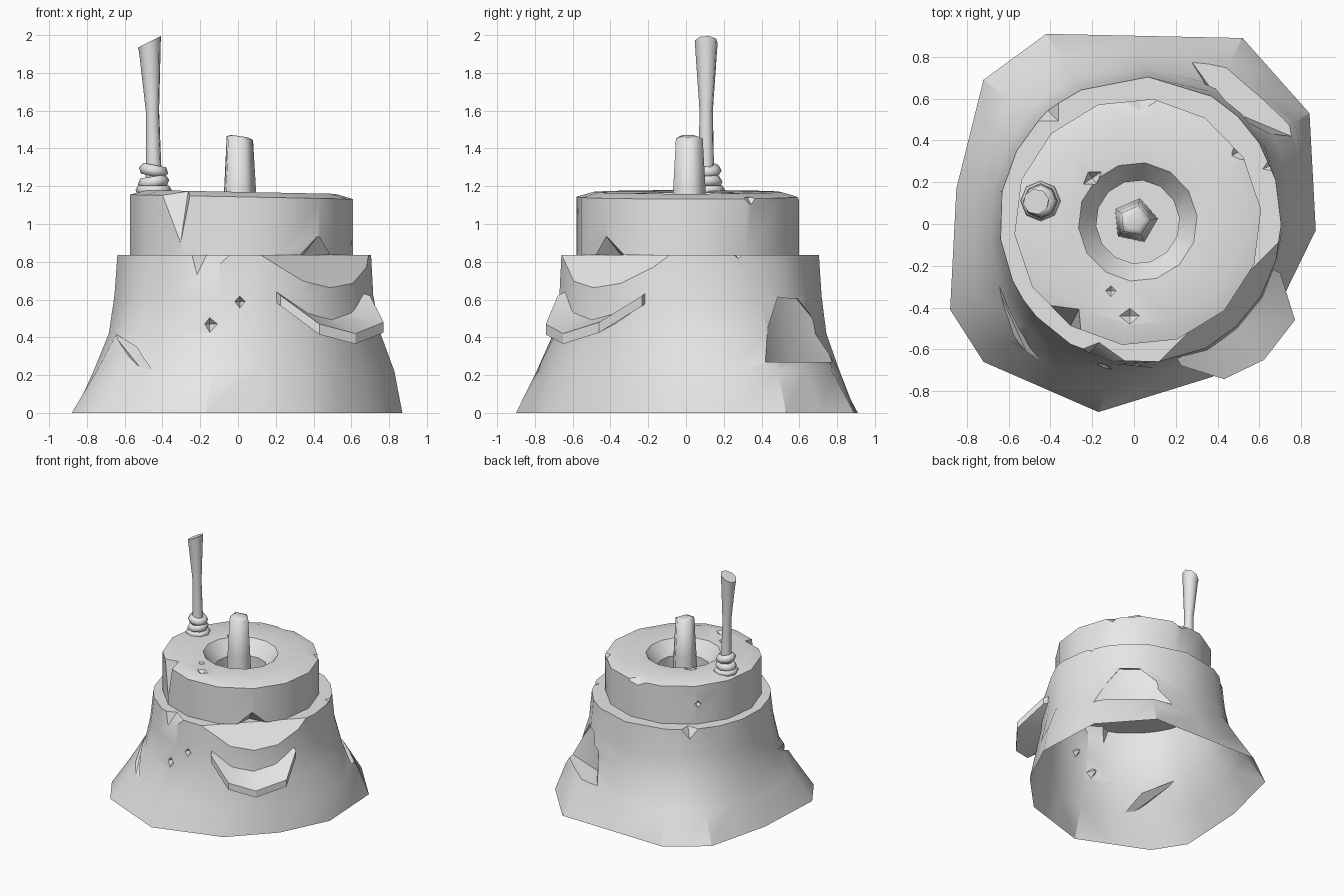
import bpy, bmesh
from math import sin, cos, pi, tau, atan2, radians
from mathutils import Vector, Matrix

cube = bpy.data.objects.get("Cube")
if cube:
    bpy.data.objects.remove(cube, do_unlink=True)

stone_grey = bpy.data.materials.new("stone_grey")
stone_grey.use_nodes = True
GREY = (0.8, 0.8, 0.8, 1)
stone_grey.diffuse_color = GREY
stone_grey.node_tree.nodes["Principled BSDF"].inputs["Base Color"].default_value = GREY


def make_object(name, bm, angle=30):
    bmesh.ops.recalc_face_normals(bm, faces=bm.faces)
    mesh = bpy.data.meshes.new(name)
    bm.to_mesh(mesh)
    bm.free()
    obj = bpy.data.objects.new(name, mesh)
    bpy.context.collection.objects.link(obj)
    mesh.materials.append(stone_grey)
    smooth(obj, angle)
    return obj


def smooth(obj, angle):
    bpy.ops.object.select_all(action='DESELECT')
    bpy.context.view_layer.objects.active = obj
    obj.select_set(True)
    bpy.ops.object.shade_smooth_by_angle(angle=radians(angle))


def skin(rings, caps=True, loop=False):
    """Join rings of points with quads; cap the ends or close the loop."""
    bm = bmesh.new()
    rows = [[bm.verts.new(p) for p in ring] for ring in rings]
    n = len(rows[0])
    pairs = list(zip(rows, rows[1:])) + ([(rows[-1], rows[0])] if loop else [])
    for a, b in pairs:
        for i in range(n):
            j = (i + 1) % n
            bm.faces.new((a[i], a[j], b[j], b[i]))
    if caps and not loop:
        bm.faces.new(rows[0])
        bm.faces.new(rows[-1])
    return bm


def circle(r, z, n, cx=0, cy=0, turn=0):
    return [Vector((cx + r * cos(tau * i / n + turn), cy + r * sin(tau * i / n + turn), z))
            for i in range(n)]


def hull(bm, points):
    verts = [bm.verts.new(p) for p in points]
    bmesh.ops.convex_hull(bm, input=verts)


def chip(bm, centre, size, turn=0):
    """Eight-sided lump that leaves a faceted dent."""
    c, rot = Vector(centre), Matrix.Rotation(turn, 3, 'Z')
    axes = [rot @ Vector(v) for v in ((size[0], 0, 0), (0, size[1], 0), (0, 0, size[2]))]
    hull(bm, [c + s * a for a in axes for s in (1, -1)])


def carve(obj, cutters, angle, open_bottom=False):
    """Subtract each cutter, then optionally remove the underside."""
    for bm in cutters:
        tool = make_object("cutter", bm)
        tool.hide_render = True
        mod = obj.modifiers.new("carve", 'BOOLEAN')
        mod.object, mod.operation, mod.solver = tool, 'DIFFERENCE', 'EXACT'
        bpy.context.view_layer.objects.active = obj
        bpy.ops.object.modifier_apply(modifier=mod.name)
        bpy.data.objects.remove(tool, do_unlink=True)
    if open_bottom:
        bm = bmesh.new()
        bm.from_mesh(obj.data)
        under = [f for f in bm.faces if all(v.co.z < 0.001 for v in f.verts)]
        bmesh.ops.delete(bm, geom=under, context='FACES')
        bm.to_mesh(obj.data)
        bm.free()
    smooth(obj, angle)


def cutter(maker, *args):
    bm = bmesh.new()
    maker(bm, *args)
    return bm


# Flared base: irregular foot blending into a round shoulder, with a bulge on its left
foot = [Vector(p) for p in ((0.52, 0.89), (-0.42, 0.91), (-0.72, 0.69), (-0.85, 0.17),
                            (-0.88, -0.41), (-0.72, -0.66), (-0.17, -0.9), (0.38, -0.73),
                            (0.68, -0.42), (0.87, -0.03), (0.84, 0.53))]
outline = []
for a, b in zip(foot, foot[1:] + foot[:1]):
    outline += [a, (a + b) / 2]
rings = []
for z, spread, bulge in ((0, 1, 0), (0.22, 0.56, 0.22), (0.42, 0.2, 0.12), (0.62, 0.07, 0), (0.835, 0, 0)):
    ring = []
    for p in outline:
        t = atan2(p.y, p.x)
        side = max(0, cos(t - 0.2)) ** 6
        q = Vector((0.03 + 0.675 * cos(t), 0.02 + 0.685 * sin(t))).lerp(p, spread + bulge * side)
        ring.append((q.x, q.y, z))
    rings.append(ring)
base = make_object("flared_base", skin(rings))


# Outlet frame: u runs along the wall, d points outwards
def outlet(u, d, z):
    return Vector((0.707 * (u + d), 0.707 * (u - d), z))


channel = [outlet(s * u, d, z) for s in (1, -1)
           for u, d, z in ((0.55, 0.55, 0.836), (0.55, 0.55, 0.95), (0.55, 0.76, 0.58),
                           (0.55, 1.2, 0.58), (0.55, 1.2, 0.95))]
crack = [(-0.67, -0.27, 0.43), (-0.43, -0.8, 0.13), (-0.48, -0.48, 0.33),
         (-0.75, -0.7, 0.42), (-0.6, -0.85, 0.22)]
rim_notch = [(-0.31, -0.62, 0.85), (-0.02, -0.66, 0.85), (-0.25, -0.65, 0.66),
             (-0.16, -0.56, 0.85), (-0.16, -0.85, 0.85)]
# Broken wedge with a narrow ledge at the back
wedge = [Vector((0.707 * (o - e), 0.707 * (o + e), z)) for e, o, z in (
    (-0.26, 0.84, 0.27), (0.45, 0.76, 0.27), (0.08, 0.7, 0.27),
    (-0.05, 0.69, 0.63), (0.12, 0.69, 0.62), (0, 1, 0.5), (0, 1, 0.27))]
carve(base, [
    cutter(hull, channel), cutter(hull, crack), cutter(hull, rim_notch), cutter(hull, wedge),
    cutter(chip, (-0.15, -0.71, 0.47), (0.05, 0.09, 0.06)),
    cutter(chip, (0.01, -0.68, 0.59), (0.03, 0.06, 0.035)),
    cutter(chip, (0.68, 0.29, 0.84), (0.08, 0.05, 0.04), 0.4),
    cutter(chip, (-0.43, 0.56, 0.84), (0.1, 0.1, 0.11), pi / 4),
], 35, True)

# Pouring lip: a crescent tray under the channel
inner = ((-0.31, 0.6, 0.64), (-0.15, 0.67, 0.53), (0, 0.68, 0.5), (0.15, 0.67, 0.53), (0.31, 0.6, 0.64))
outer = ((-0.32, 0.64, 0.62), (-0.22, 0.83, 0.47), (-0.02, 0.9, 0.42), (0.22, 0.87, 0.48), (0.33, 0.66, 0.62))
drop = Vector((0, 0, -0.055))
rings = []
for a, b in zip(inner, outer):
    a, b = outlet(*a), outlet(*b)
    rings.append([a, b, b + drop, a + drop])
make_object("pouring_lip", skin(rings), 20)

# Upper millstone with a bevelled eye and a slightly tilted top
profile = ((0.2, 0.835), (0.2, 1.05), (0.285, 1.162), (0.5, 1.17), (0.593, 1.144), (0.593, 0.835))
rings = [circle(r, z, 14, 0.018, 0.01, 0.1) for r, z in profile]
for p in rings[2] + rings[3] + rings[4]:
    p.z -= 0.02 * p.x
millstone = make_object("upper_millstone", skin(rings, loop=True))
side_notch = [(-0.48, -0.36, 1.2), (-0.24, -0.54, 1.2), (-0.31, -0.5, 0.86),
              (-0.26, -0.4, 1.2), (-0.5, -0.6, 1.2)]
carve(millstone, [
    cutter(hull, side_notch),
    cutter(chip, (0.44, -0.44, 0.83), (0.18, 0.14, 0.13), pi / 4),
    cutter(chip, (0.03, 0.61, 1.16), (0.17, 0.07, 0.07)),
    cutter(chip, (0.51, 0.35, 1.14), (0.05, 0.06, 0.05), 0.5),
    cutter(chip, (-0.02, -0.44, 1.17), (0.05, 0.04, 0.03)),
    cutter(chip, (-0.11, -0.32, 1.17), (0.03, 0.03, 0.02)),
    cutter(chip, (-0.2, 0.22, 1.16), (0.06, 0.04, 0.05), 0.6),
    cutter(chip, (-0.4, 0.42, 1.0), (0.03, 0.04, 0.03), pi / 4),
], 30)

# Centre pin with a slanted broken top
rings = [circle(r, z, 5, 0.005, 0.015, 0.1) for r, z in ((0.11, 0.83), (0.092, 1.16), (0.075, 1.455), (0.045, 1.465))]
for ring in rings[2:]:
    for p in ring:
        p.z -= 0.15 * (p.x - 0.01)
make_object("centre_pin", skin(rings), 75)

# Turning handle, flared towards a slanted top
rings = []
for r, z, x in ((0.05, 1.15, -0.445), (0.042, 1.3, -0.447), (0.036, 1.6, -0.453), (0.058, 1.91, -0.467),
                (0.062, 1.965, -0.469)):
    rings.append(circle(r, z, 8, x, 0.107, 0.2))
for p in rings[-1]:
    p.z += 0.5 * (p.x + 0.469)
make_object("turning_handle", skin(rings), 60)

# Rope binding: two tilted coils and a collar
for name, z, r, thick, tilt in (("rope_coil_upper", 1.283, 0.045, 0.034, 0.2),
                                ("rope_coil_lower", 1.222, 0.05, 0.034, -0.15),
                                ("handle_collar", 1.18, 0.07, 0.026, 0)):
    section = circle(thick, 0, 6)
    bm = skin([[Vector(((r + s.x) * cos(a), (r + s.x) * sin(a), s.y)) for s in section]
               for a in (tau * i / 8 for i in range(8))], loop=True)
    bm.transform(Matrix.Translation((-0.447, 0.11, z)) @ Matrix.Rotation(tilt, 4, 'Y'))
    make_object(name, bm, 65)
